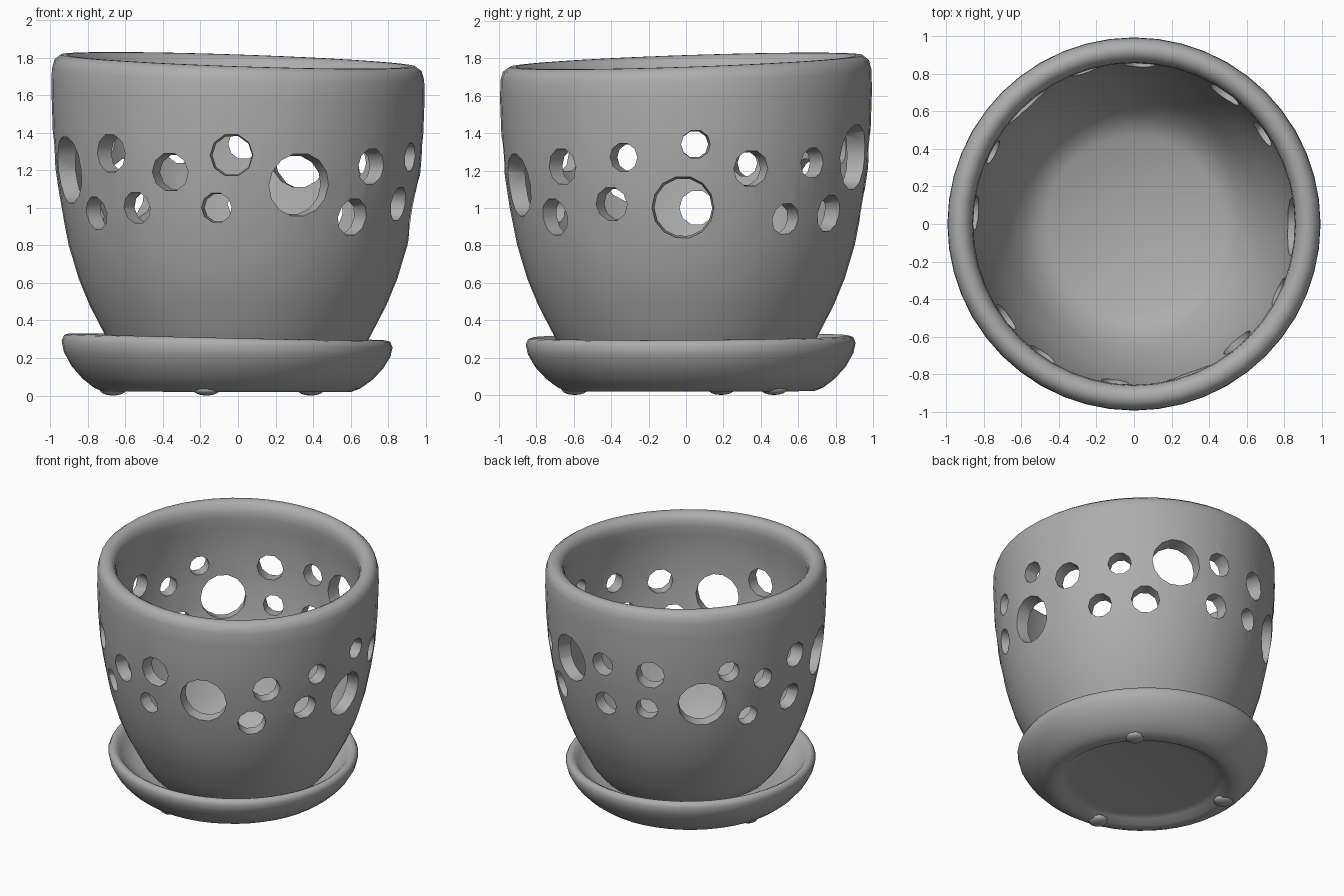
import bpy, bmesh, math
from mathutils import Matrix, Vector

if "Cube" in bpy.data.objects:
    bpy.data.objects.remove(bpy.data.objects["Cube"])

clay = bpy.data.materials.new("grey clay")
clay.use_nodes = True
clay.diffuse_color = (0.42, 0.42, 0.42, 1)
clay.node_tree.nodes["Principled BSDF"].inputs["Base Color"].default_value = (0.42, 0.42, 0.42, 1)


def add_object(name, bm):
    mesh = bpy.data.meshes.new(name)
    bm.to_mesh(mesh)
    bm.free()
    mesh.materials.append(clay)
    obj = bpy.data.objects.new(name, mesh)
    bpy.context.collection.objects.link(obj)
    return obj


def lathe(name, profile, warp, steps=48):
    """Spin a closed (radius, height) profile around z, then warp it."""
    bm = bmesh.new()
    verts = [bm.verts.new((r, 0, z)) for r, z in profile]
    edges = [bm.edges.new(pair) for pair in zip(verts, verts[1:])]
    bmesh.ops.spin(bm, geom=verts + edges, cent=(0, 0, 0), axis=(0, 0, 1),
                   angle=math.tau, steps=steps)
    bmesh.ops.remove_doubles(bm, verts=bm.verts, dist=0.0005)
    bmesh.ops.recalc_face_normals(bm, faces=bm.faces)
    for v in bm.verts:
        v.co = warp(v.co)
    return add_object(name, bm)


def smooth(obj, angle):
    bpy.ops.object.select_all(action="DESELECT")
    obj.select_set(True)
    bpy.context.view_layer.objects.active = obj
    bpy.ops.object.shade_smooth_by_angle(angle=math.radians(angle))


# Pot: outer wall, rounded rim, undercut inner wall and floor
pot_profile = [(0, .13), (.5, .13), (.6, .16), (.67, .25), (.728, .36), (.79, .48),
               (.848, .62), (.902, .8), (.942, 1), (.972, 1.2), (.987, 1.4), (.994, 1.6),
               (.992, 1.71), (.978, 1.76), (.945, 1.785), (.91, 1.785), (.88, 1.765),
               (.862, 1.73), (.857, 1.68), (.872, 1.6), (.882, 1.4), (.878, 1.2), (.852, 1),
               (.81, .8), (.75, .62), (.665, .44), (.58, .31), (.47, .24), (0, .23)]


def tilt_pot(p):
    return Vector((p.x, p.y, p.z + .035 * (p.y - p.x) * (p.z / 1.8) ** 4))


pot = lathe("pot", pot_profile, tilt_pot)

# Holes around the wall: direction in degrees, height, radius
holes = [(-134, 1.29, .1), (-112, 1.19, .1), (-92, 1.28, .11), (-97, 1, .08),
         (-125, 1, .085), (-144, .97, .09), (-70, 1.12, .165), (-43, 1.22, .095),
         (-49, .95, .1), (-160, 1.2, .175), (-20, 1.27, .075), (-25, 1.02, .09),
         (-1, 1, .165), (3, 1.34, .075), (21, 1.21, .095), (35, .94, .085),
         (44, 1.24, .08), (55, .97, .1), (68, 1.27, .17), (88, 1.34, .085),
         (88, 1.02, .09), (110, 1.33, .1), (108, 1.05, .08), (132, 1.1, .17),
         (143, 1.35, .075), (159, 1.24, .075), (153, .96, .075), (176, 1, .1),
         (177, 1.33, .09)]
bm = bmesh.new()
for angle, height, radius in holes:
    place = (Matrix.Rotation(math.radians(angle), 4, "Z")
             @ Matrix.Translation((.92, 0, height)) @ Matrix.Rotation(math.pi / 2, 4, "Y"))
    bmesh.ops.create_cone(bm, cap_ends=True, segments=14 if radius > .15 else 10,
                          radius1=radius * .85, radius2=radius * 1.15, depth=.4, matrix=place)
cutter = add_object("hole_cutter", bm)
cutter.hide_render = True

cut = pot.modifiers.new("holes", "BOOLEAN")
cut.operation = "DIFFERENCE"
cut.solver = "EXACT"
cut.object = cutter
bpy.context.view_layer.objects.active = pot
bpy.ops.object.modifier_apply(modifier=cut.name)
bpy.data.objects.remove(cutter)
smooth(pot, 45)

# Saucer: shallow dish, slightly off centre, recessed underneath
saucer_profile = [(0, .065), (.5, .062), (.56, .052), (.6, .02), (.66, .02), (.71, .04),
                  (.77, .085), (.83, .15), (.87, .22), (.882, .275), (.868, .305),
                  (.845, .312), (.82, .3), (.795, .27), (.75, .225), (.69, .19), (.6, .17),
                  (0, .16)]


def tilt_saucer(p):
    return Vector((p.x - .058, p.y + .025, p.z * (1 - .07 * p.x + .02 * p.y)))


smooth(lathe("saucer", saucer_profile, tilt_saucer), 60)

# Three small feet under the saucer
for i, angle in enumerate((45, 165, 260)):
    bm = bmesh.new()
    bmesh.ops.create_uvsphere(bm, u_segments=12, v_segments=8, radius=1)
    a = math.radians(angle)
    bm.transform(Matrix.Translation((.63 * math.cos(a) - .058, .63 * math.sin(a) + .025, .03))
                 @ Matrix.Diagonal((.07, .07, .03, 1)))
    smooth(add_object(f"foot_{i + 1}", bm), 60)
